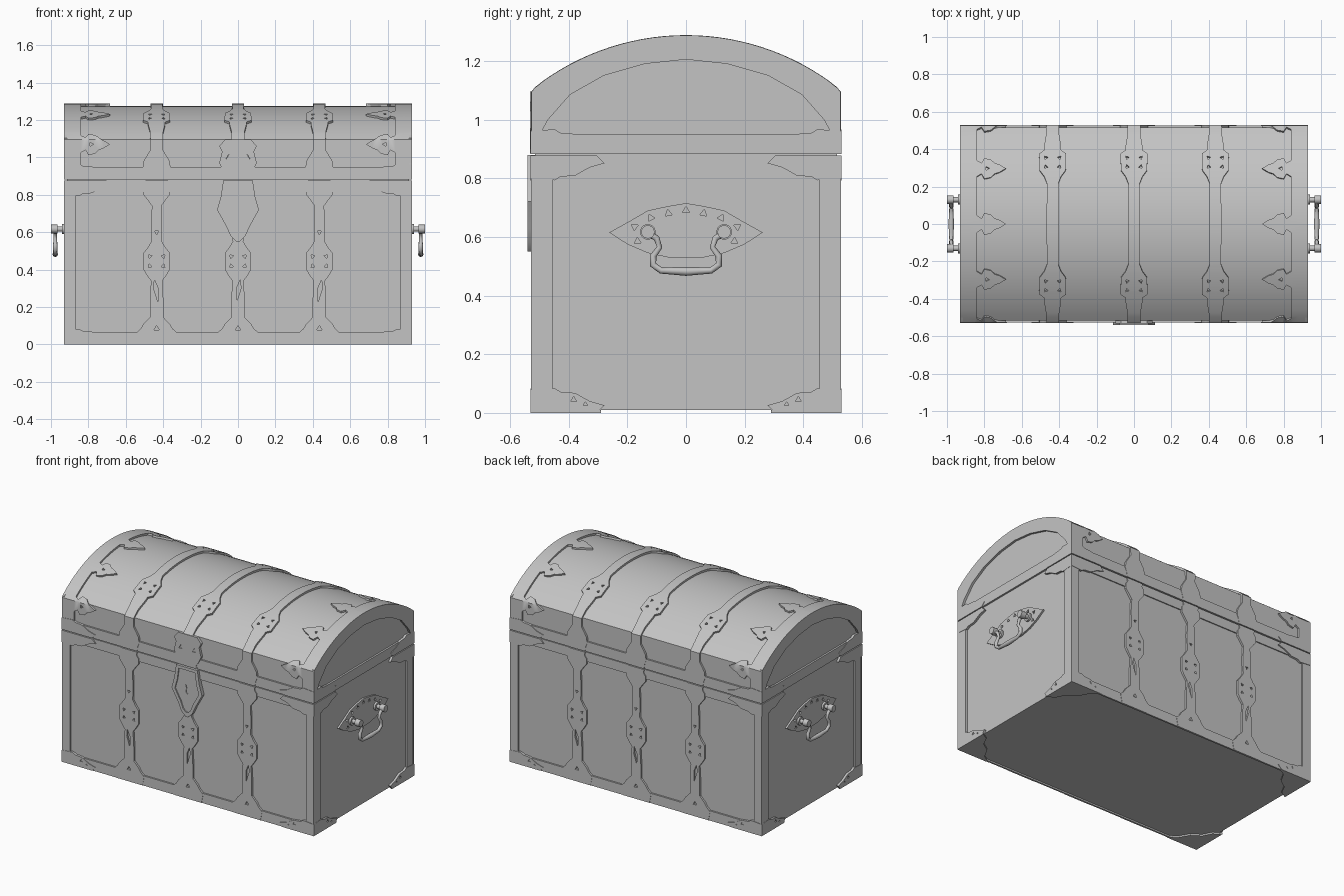
import bpy, bmesh, math
from mathutils import Vector

if "Cube" in bpy.data.objects:
    bpy.data.objects.remove(bpy.data.objects["Cube"])

HX, HY = 0.915, 0.515            # half size of the wooden core
SPRING, TOP = 1.095, 1.275       # lid arch start and crown
R = (HY ** 2 + (TOP - SPRING) ** 2) / (2 * (TOP - SPRING))
HALF = math.asin(HY / R)
T = SPRING + R * HALF            # unrolled length from floor to crown
ZC = TOP - R
SEAM = 0.88

grey = bpy.data.materials.new("plain_grey")
grey.diffuse_color = (0.55, 0.55, 0.55, 1)
grey.use_nodes = True
grey.node_tree.nodes["Principled BSDF"].inputs["Base Color"].default_value = grey.diffuse_color


# Mappings from flat (u, t, height) to the chest surface
def front(u, t, h):
    if t <= SPRING + 1e-5:
        return (u, -HY - h, t)
    a = (T - t) / R
    return (u, -(R + h) * math.sin(a), ZC + (R + h) * math.cos(a))


def side(u, t, h):
    return (HX + h, u, t)


def under(u, t, h):
    return (u, t, 0.01 - h)


def finish(name, bm, axes=""):
    bmesh.ops.recalc_face_normals(bm, faces=bm.faces[:])
    me = bpy.data.meshes.new(name)
    bm.to_mesh(me)
    bm.free()
    me.materials.append(grey)
    ob = bpy.data.objects.new(name, me)
    bpy.context.collection.objects.link(ob)
    if axes:
        m = ob.modifiers.new("mirror", 'MIRROR')
        m.use_axis = ("x" in axes, "y" in axes, False)
        m.use_mirror_merge = False
    return ob


def plate(name, outline, mapper, h, axes="", holes=()):
    """Thin pierced sheet, cut flat, thickened and wrapped on the surface."""
    bm = bmesh.new()
    for loop in [outline, *holes]:
        vs = [bm.verts.new((u, t, 0)) for u, t in loop]
        for i in range(len(vs)):
            bm.edges.new((vs[i - 1], vs[i]))
    bmesh.ops.triangle_fill(bm, use_beauty=True, edges=bm.edges[:], normal=(0, 0, 1))
    if mapper is front:
        for i in range(15):
            t = SPRING + (T - SPRING) * i / 15
            bmesh.ops.bisect_plane(bm, geom=bm.verts[:] + bm.edges[:] + bm.faces[:],
                                   dist=1e-5, plane_co=(0, t, 0), plane_no=(0, 1, 0))
    ret = bmesh.ops.extrude_face_region(bm, geom=bm.faces[:])
    for v in ret["geom"]:
        if isinstance(v, bmesh.types.BMVert):
            v.co.z = h
    for v in bm.verts:
        v.co = Vector(mapper(*v.co))
    return finish(name, bm, axes)


def rect(u0, u1, t0, t1):
    return [(u0, t0), (u1, t0), (u1, t1), (u0, t1)]


def sym(keys, cx=0):
    """Closed outline from (t, half width) pairs."""
    return [(cx + w, t) for t, w in keys] + [(cx - w, t) for t, w in reversed(keys)]


def tri(cx, ct, r, ang):
    return [(cx + r * math.cos(ang + k * 2.094), ct + r * math.sin(ang + k * 2.094)) for k in range(3)]


def rosette(cx, ct):
    """Small triangular piercings around a swelling of a strap."""
    return [tri(cx + 0.036 * sx, ct + 0.026 * sy, 0.012, math.atan2(sy, sx))
            for sx in (-1, 1) for sy in (-1, 1)]


def prism(name, yz):
    bm = bmesh.new()
    f = bm.faces.new([bm.verts.new((-HX, y, z)) for y, z in yz])
    ret = bmesh.ops.extrude_face_region(bm, geom=[f])
    for v in ret["geom"]:
        if isinstance(v, bmesh.types.BMVert):
            v.co.x = HX
    return finish(name, bm)


# Wooden core: box and vaulted lid
prism("chest_body", [(-HY, 0.01), (HY, 0.01), (HY, SEAM), (-HY, SEAM)])
arch = [(R * math.sin(a), ZC + R * math.cos(a))
        for a in [HALF - 2 * HALF * i / 30 for i in range(31)]]
prism("chest_lid", [(-HY, SEAM), (HY, SEAM)] + arch)

# Edge rails and corner posts
EX, EY = HX + 0.015, HY + 0.013
plate("base_rail", rect(-EX, EX, 0, 0.065), front, 0.011, "y")
plate("body_rim_rail", rect(-EX, EX, 0.815, SEAM - 0.003), front, 0.007, "y")
plate("lid_rim_rail", rect(-EX, EX, SEAM + 0.003, 0.95), front, 0.011, "y")
plate("lid_side_rail", rect(-EY, EY, SEAM + 0.003, 0.95), side, 0.012, "x")
plate("corner_post_front", rect(0.87, EX, 0.02, 0.84), front, 0.012, "xy")
plate("corner_post_side", rect(0.455, EY, 0.02, 0.84), side, 0.013, "xy")

# Scalloped corner brackets on floor, body rim and lid rim
for label, z0, d in (("floor", 0, 1), ("body_rim", SEAM - 0.003, -1), ("lid_rim", SEAM + 0.003, 1)):
    for face, mapper, e in (("front", front, EX), ("side", side, EY)):
        shape = [(0, 0), (0, .078), (.08, .084), (.1, .072), (.15, .068), (.2, .04), (.25, .026), (.225, 0)]
        holes = [] if label != "floor" else [tri(e - .145, .045, .011, 1.57), tri(e - .185, .03, .008, 1.57)]
        plate(f"{label}_bracket_{face}", [(e - a, z0 + d * b) for a, b in shape], mapper, 0.015, "xy", holes)
plate("bottom_bracket", [(EX, EY), (EX, .29), (.88, .32), (.85, .38), (.79, .42), (.75, .49), (.69, EY)],
      under, 0.01, "xy")

# Lid end trim: arched band on the end face
inner = [(.5, .945), (.47, 1.0), (.395, 1.085), (.28, 1.15), (.14, 1.19), (0, 1.205)]
inner = inner + [(-y, z) for y, z in reversed(inner[:-1])]
outer = [(-EY, .945)] + [((R + .011) * math.sin(a), ZC + (R + .011) * math.cos(a))
                         for a in [-HALF + 2 * HALF * i / 30 for i in range(31)]] + [(EY, .945)]
plate("lid_end_band", inner + outer, side, 0.015, "x")


# Lid end trim: wrapped band with pointed leaves
def leaf(c):
    right = [(.84, -.045), (.815, -.03), (.80, -.058), (.765, -.05), (.745, -.03), (.72, -.022), (.685, 0)]
    return [(u, c + t) for u, t in right] + [(u, c - t) for u, t in reversed(right[:-1])]


edge = [(EX, .93), (.84, .93)] + leaf(1.07) + leaf(T - .3) + leaf(T)[:7] + [(EX, T)]
plate("lid_leaf_band", edge, front, 0.012, "xy",
      [tri(.785, c, .012, 3.14) for c in (1.07, T - .3)])

# Decorated straps from floor to crown, front and back
body_keys = [(0, .1), (.06, .112), (.085, .085), (.11, .07), (.145, .036), (.24, .036), (.34, .03), (.37, .052),
             (.40, .07), (.49, .07), (.515, .05), (.55, .028), (.66, .03), (.74, .025), (.775, .05),
             (.80, .07), (.835, .07), (.855, .055), (SEAM - .003, .06)]
lid_keys = [(SEAM + .003, .06), (.915, .065), (.94, .075), (.98, .07), (1.01, .052), (1.04, .033), (1.15, .035),
            (T - .43, .045), (T - .405, .045), (T - .385, .072), (T - .29, .07), (T - .255, .045),
            (T - .215, .03), (T, .033)]
for name, cx, axes in (("outer", .435, "xy"), ("middle", 0, "y")):
    slot = [(cx - .006, .23), (cx + .016, .30), (cx + .012, .345), (cx - .008, .30)]
    plate(f"{name}_body_strap", sym(body_keys, cx), front, 0.013, axes,
          rosette(cx, .445) + [slot, tri(cx, .085, .016, 1.57), tri(cx, .60, .012, -1.57)])
    plate(f"{name}_lid_strap", sym(lid_keys, cx), front, 0.013, axes, rosette(cx, T - .335))

# Lock: shield with raised rim, keyhole and hasp above
shield = [(.55, .008), (.58, .04), (.63, .062), (.72, .112), (.79, .092), (.88, .078)]
inset = [(.58, .006), (.60, .028), (.645, .045), (.72, .088), (.785, .07), (.86, .06)]
key = [(0, .70), (.012, .71), (.007, .74), (.014, .76), (0, .775), (-.014, .76), (-.007, .74), (-.012, .71)]
plate("lock_shield", sym(shield), front, 0.017, "", [key])
plate("lock_rim", sym(shield), front, 0.025, "", [sym(inset)])
plate("lock_hasp", sym([(.885, .075), (.90, .06), (.93, .08), (.97, .1), (1.03, .085), (1.06, .1),
                        (1.095, .07)]), front, 0.017, "",
      [tri(s * .05, 1.0, .016, 1.57) for s in (-1, 1)])

# Side handle plates with pierced border
half = [(0, .715), (.06, .705), (.13, .69), (.19, .655), (.262, .615), (.2, .575), (.13, .545), (.06, .53)]
outline = half + [(0, .53)] + [(-y, z) for y, z in reversed(half[1:])]
marks = [tri(s * y, z, .014, a if s > 0 else math.pi - a)
         for s in (-1, 1) for y, z, a in ((.06, .68, 1.4), (.12, .665, 1.1), (.175, .635, .6), (.165, .585, -.6))]
plate("handle_plate", outline, side, 0.012, "x", marks + [tri(0, .69, .014, 1.57)])

# Hanging handles on knobbed posts
path = [(.13, .615, 1), (.1, .595, 1), (.09, .565, .9), (.112, .535, 1.1), (.112, .505, 1.1), (.085, .485, 1),
        (.045, .484, 1.2), (0, .482, 1.4)]
path = path + [(-y, z, r) for y, z, r in reversed(path[:-1])]
for s, label in ((1, "right"), (-1, "left")):
    cu = bpy.data.curves.new(f"{label}_handle", 'CURVE')
    cu.dimensions = '3D'
    cu.bevel_depth = 0.0105
    cu.bevel_resolution = 2
    cu.use_fill_caps = True
    sp = cu.splines.new('POLY')
    sp.points.add(len(path) - 1)
    for p, (y, z, r) in zip(sp.points, path):
        p.co = (s * .977, y, z, 1)
        p.radius = r
    cu.materials.append(grey)
    bpy.context.collection.objects.link(bpy.data.objects.new(f"{label}_handle", cu))
    for y in (-.13, .13):
        for part, r, x0, x1 in (("post", .014, .915, .99), ("collar", .027, .92, .94), ("knob", .023, .965, 1.0)):
            bpy.ops.mesh.primitive_cylinder_add(vertices=12, radius=r, depth=x1 - x0,
                                                location=(s * (x0 + x1) / 2, y, .617),
                                                rotation=(0, math.pi / 2, 0))
            ob = bpy.context.object
            ob.name = f"{label}_handle_{part}"
            ob.data.materials.append(grey)

# Smooth shading with sharp edges kept
bpy.ops.object.select_all(action='DESELECT')
for ob in bpy.context.collection.objects:
    if ob.type == 'MESH':
        ob.select_set(True)
        bpy.context.view_layer.objects.active = ob
bpy.ops.object.shade_smooth_by_angle(angle=math.radians(35))
